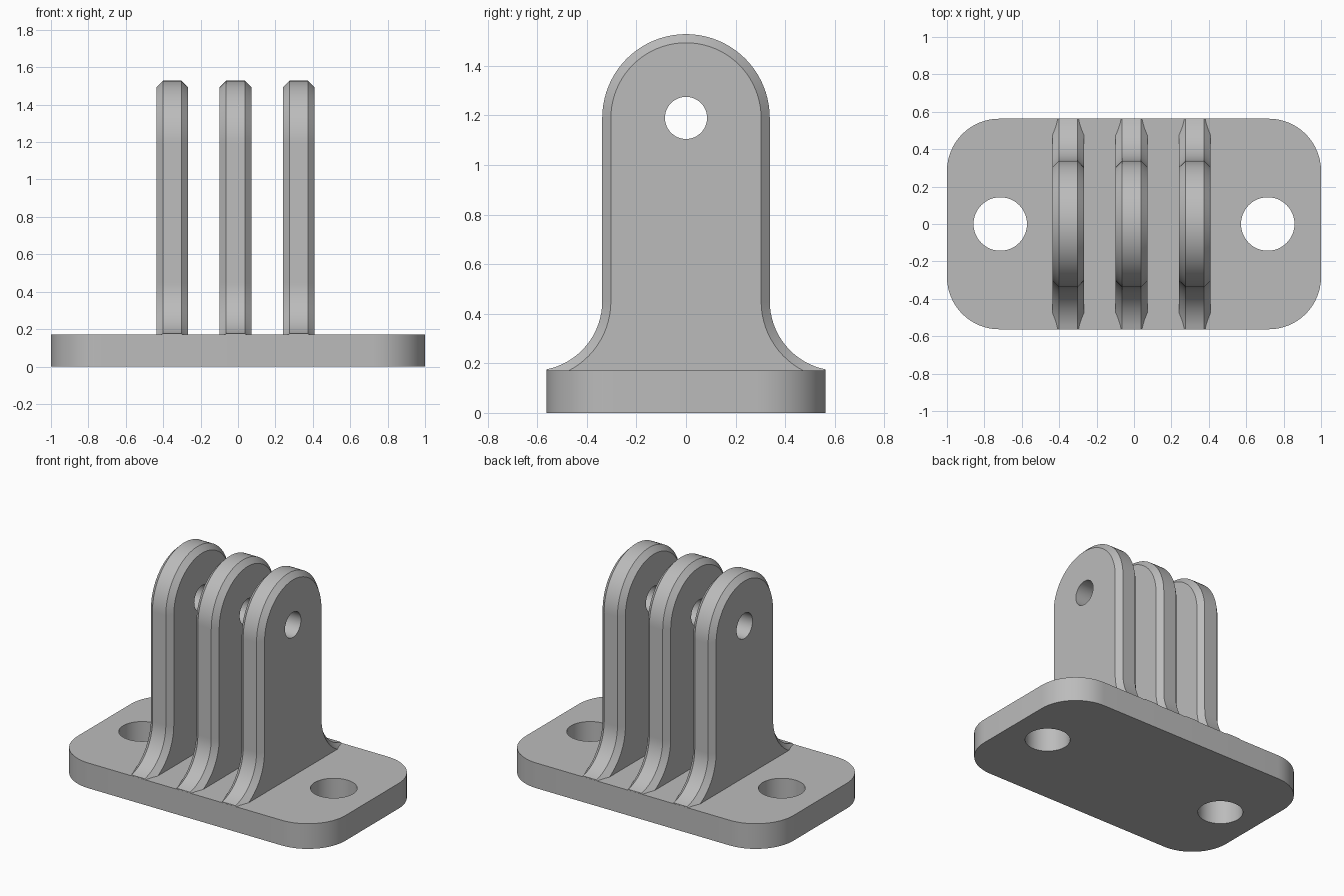
import bpy
import bmesh
import math

if "Cube" in bpy.data.objects:
    bpy.data.objects.remove(bpy.data.objects["Cube"], do_unlink=True)

PLATE_X, PLATE_Y, PLATE_Z = 1.0, 0.563, 0.17
CORNER = 0.28
FIN_HALF, BEVEL = 0.085, 0.035
HOLE_Z = 1.19

grey = bpy.data.materials.new("mid grey")
grey.use_nodes = True
grey.diffuse_color = (0.5, 0.5, 0.5, 1)
grey.node_tree.nodes["Principled BSDF"].inputs["Base Color"].default_value = grey.diffuse_color


def arc(cx, cy, r, start, end, steps):
    angles = [math.radians(start + (end - start) * i / steps) for i in range(steps + 1)]
    return [(cx + r * math.cos(a), cy + r * math.sin(a)) for a in angles]


def loft(name, loops):
    """Skin a stack of matching closed loops and cap both ends."""
    bm = bmesh.new()
    rings = [[bm.verts.new(p) for p in loop] for loop in loops]
    for a, b in zip(rings, rings[1:]):
        for i in range(len(a)):
            j = (i + 1) % len(a)
            bm.faces.new((a[i], a[j], b[j], b[i]))
    bm.faces.new(rings[0])
    bm.faces.new(rings[-1])
    bmesh.ops.recalc_face_normals(bm, faces=bm.faces)
    mesh = bpy.data.meshes.new(name)
    bm.to_mesh(mesh)
    bm.free()
    obj = bpy.data.objects.new(name, mesh)
    bpy.context.collection.objects.link(obj)
    mesh.materials.append(grey)
    return obj


def select_only(obj):
    bpy.ops.object.select_all(action='DESELECT')
    obj.select_set(True)
    bpy.context.view_layer.objects.active = obj


def drill(obj, radius, location, rotation=(0, 0, 0)):
    bpy.ops.mesh.primitive_cylinder_add(vertices=48, radius=radius, depth=1,
                                        location=location, rotation=rotation)
    cutter = bpy.context.object
    cutter.hide_render = True
    cutter.data.materials.append(grey)
    select_only(obj)
    mod = obj.modifiers.new("hole", 'BOOLEAN')
    mod.operation = 'DIFFERENCE'
    mod.solver = 'EXACT'
    mod.object = cutter
    bpy.ops.object.modifier_apply(modifier=mod.name)
    bpy.data.objects.remove(cutter, do_unlink=True)


def smooth(obj):
    select_only(obj)
    bpy.ops.object.shade_smooth_by_angle(angle=math.radians(30))


# Base plate with rounded corners and two screw holes
outline = []
for k, (sx, sy) in enumerate([(1, 1), (-1, 1), (-1, -1), (1, -1)]):
    outline += arc(sx * (PLATE_X - CORNER), sy * (PLATE_Y - CORNER), CORNER,
                   90 * k, 90 * k + 90, 16)
plate = loft("base_plate", [[(x, y, z) for x, y in outline] for z in (0, PLATE_Z)])
for side in (-1, 1):
    drill(plate, 0.143, (side * 0.715, 0, 0))
smooth(plate)


def fin_outline(inset):
    """Round-topped tab with flared feet; the flare ends inside the plate."""
    foot = PLATE_Y - 0.001
    centre_y, centre_z, flare = 0.618, 0.45, 0.28
    sweep = math.degrees(math.acos((centre_y - foot) / flare))
    right = [(foot - inset * 0.2, 0.1)]
    right += arc(centre_y, centre_z, flare + inset, 180 + sweep, 180, 16)
    right += arc(0, HOLE_Z, 0.338 - inset, 0, 90, 20)
    return right + [(-y, z) for y, z in reversed(right[:-1])]


# Three bevelled fins with a shared cross-bolt hole
for name, cx in (("right_fin", -0.352), ("middle_fin", -0.013), ("left_fin", 0.325)):
    sections = [(-FIN_HALF, BEVEL), (BEVEL - FIN_HALF, 0),
                (FIN_HALF - BEVEL, 0), (FIN_HALF, BEVEL)]
    fin = loft(name, [[(cx + dx, y, z) for y, z in fin_outline(inset)]
                      for dx, inset in sections])
    drill(fin, 0.085, (cx, 0, HOLE_Z), (0, math.pi / 2, 0))
    smooth(fin)
